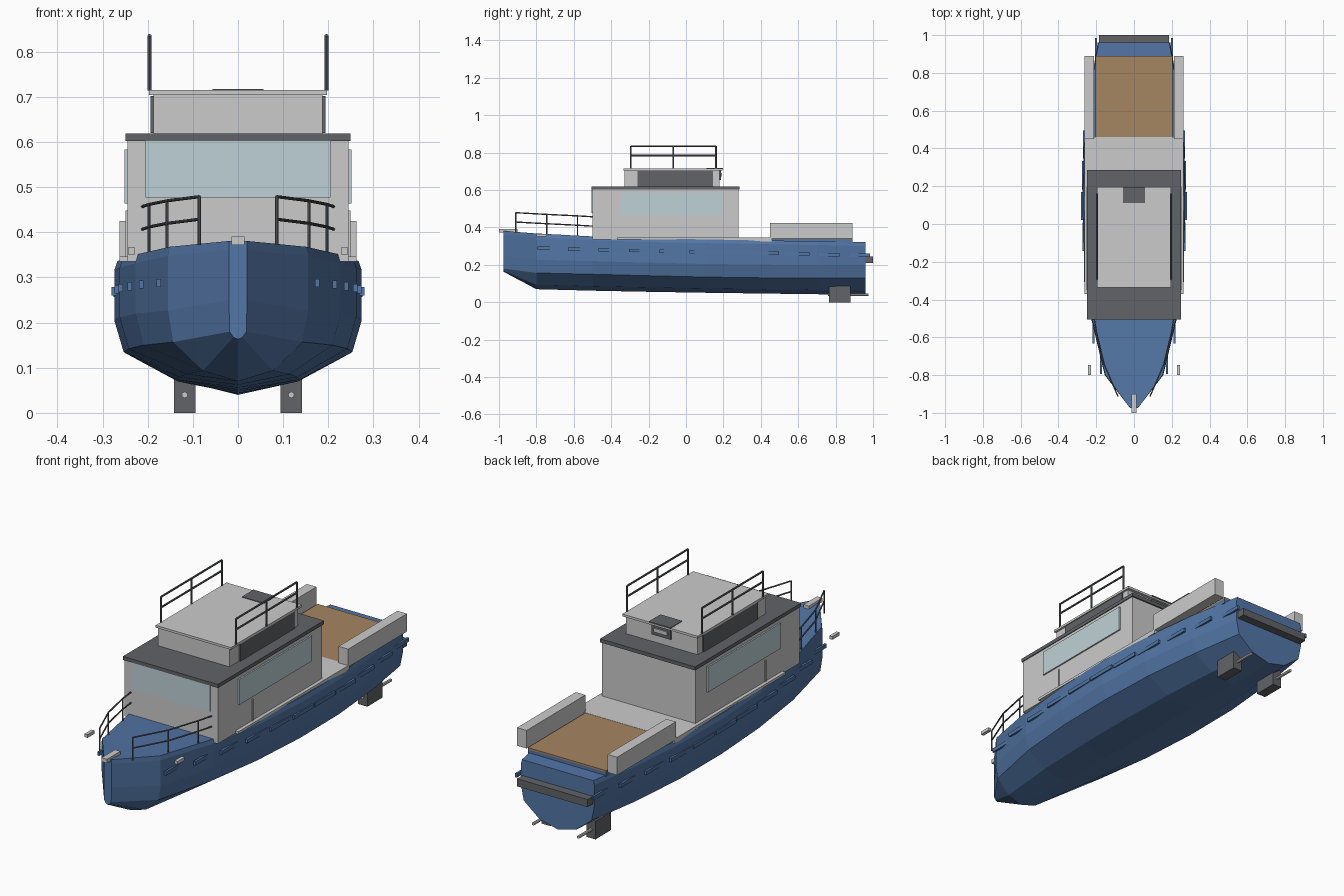
import bpy, bmesh
from mathutils import Vector

if "Cube" in bpy.data.objects:
    bpy.data.objects.remove(bpy.data.objects["Cube"])


def material(name, color):
    m = bpy.data.materials.new(name)
    m.diffuse_color = (*color, 1)
    m.use_nodes = True
    m.node_tree.nodes["Principled BSDF"].inputs["Base Color"].default_value = m.diffuse_color
    return m


BLUE = material("hull_blue", (0.085, 0.18, 0.38))
DARK = material("dark_grey", (0.12, 0.125, 0.135))
WOOD = material("deck_wood", (0.38, 0.24, 0.12))
GLASS = material("window_glass", (0.52, 0.64, 0.67))


def finish(name, bm, mat=None):
    bmesh.ops.recalc_face_normals(bm, faces=bm.faces[:])
    mesh = bpy.data.meshes.new(name)
    bm.to_mesh(mesh)
    bm.free()
    if mat:
        mesh.materials.append(mat)
    ob = bpy.data.objects.new(name, mesh)
    bpy.context.collection.objects.link(ob)
    return ob


def add_box(bm, x, y, z):
    verts = bmesh.ops.create_cube(bm, size=1)["verts"]
    for v in verts:
        v.co = Vector([(r[0] + r[1]) / 2 + c * (r[1] - r[0]) for r, c in zip((x, y, z), v.co)])


def box(name, x, y, z, mat=None, pair=False):
    bm = bmesh.new()
    add_box(bm, x, y, z)
    if pair:
        add_box(bm, (-x[1], -x[0]), y, z)
    return finish(name, bm, mat)


def add_tube(bm, a, b, r):
    a, b = Vector(a), Vector(b)
    d = b - a
    verts = bmesh.ops.create_cone(bm, segments=8, cap_ends=True, radius1=r, radius2=r, depth=d.length)["verts"]
    q = d.to_track_quat('Z', 'Y')
    for v in verts:
        v.co = q @ v.co + (a + b) / 2


def railing(name, feet, height, mid, r, posts):
    # posts on the first few feet, two rails through all of them, both sides
    bm = bmesh.new()
    for s in (-1, 1):
        pts = [Vector((s * x, y, z)) for x, y, z in feet]
        for p in pts[:posts]:
            add_tube(bm, p, p + Vector((0, 0, height)), r)
        for h in (height, mid):
            up = Vector((0, 0, h))
            for a, b in zip(pts, pts[1:]):
                add_tube(bm, a + up, b + up, r)
    return finish(name, bm, DARK)


# Hull stations: y, half width, deck z, chine z, keel z
STATIONS = [
    (-0.975, 0.020, 0.381, 0.180, 0.163),
    (-0.80, 0.155, 0.368, 0.157, 0.070),
    (-0.50, 0.227, 0.352, 0.150, 0.062),
    (-0.20, 0.262, 0.342, 0.142, 0.056),
    (0.10, 0.274, 0.336, 0.135, 0.051),
    (0.40, 0.267, 0.331, 0.131, 0.047),
    (0.70, 0.236, 0.326, 0.129, 0.043),
    (0.96, 0.192, 0.321, 0.129, 0.040),
]


def hull_width(y):
    for a, b in zip(STATIONS, STATIONS[1:]):
        if a[0] <= y <= b[0]:
            t = (y - a[0]) / (b[0] - a[0])
            return a[1] + t * (b[1] - a[1])
    return STATIONS[-1][1]


# Hull lofted through the stations
bm = bmesh.new()
rings = []
for y, w, deck, chine, keel in STATIONS:
    half = [(0.975, deck), (1, deck - 0.02), (1, chine + 0.07),
            (0.925, chine), (0.5, keel + 0.27 * (chine - keel))]
    pts = [(w * f, z) for f, z in half] + [(0, keel)] + [(-w * f, z) for f, z in reversed(half)]
    rings.append([bm.verts.new((x, y, z)) for x, z in pts])
for a, b in zip(rings, rings[1:]):
    n = len(a)
    for i in range(n):
        j = (i + 1) % n
        bm.faces.new((a[i], a[j], b[j], b[i]))
bm.faces.new(rings[0])
bm.faces.new(rings[-1])
finish("hull", bm, BLUE)

# Row of rubbing blocks along each side
bm = bmesh.new()
for i in range(11):
    y = -0.72 + 0.163 * i
    x, z = hull_width(y) + 0.001, 0.288 - 0.0037 * i
    for s in (-1, 1):
        add_box(bm, (s * x - 0.005, s * x + 0.005), (y - 0.075, y + 0.075), (z - 0.009, z + 0.009))
finish("rubbing_blocks", bm, BLUE)

# Decks and bulwarks
box("mid_deck", (-0.262, 0.262), (0.20, 0.46), (0.325, 0.347))
box("side_decks", (0.235, 0.262), (-0.37, 0.46), (0.335, 0.347), pair=True)
box("aft_deck_base", (-0.205, 0.205), (0.455, 0.89), (0.315, 0.338), BLUE)
box("aft_deck", (-0.205, 0.205), (0.455, 0.89), (0.337, 0.346), WOOD)
box("bulwarks", (0.212, 0.262), (0.45, 0.89), (0.340, 0.425), pair=True)

# Main cabin
box("cabin", (-0.245, 0.245), (-0.50, 0.28), (0.335, 0.604))
box("cabin_roof", (-0.249, 0.249), (-0.505, 0.287), (0.602, 0.619), DARK)
box("front_window", (-0.205, 0.205), (-0.504, -0.495), (0.477, 0.602), GLASS)
box("side_windows", (0.243, 0.252), (-0.35, 0.195), (0.464, 0.584), GLASS, pair=True)
box("side_door_posts", (0.243, 0.249), (-0.246, -0.238), (0.345, 0.448), pair=True)

# Wheelhouse
box("wheelhouse", (-0.187, 0.187), (-0.33, 0.18), (0.618, 0.706))
box("wheelhouse_side_panels", (0.185, 0.194), (-0.26, 0.145), (0.620, 0.702), DARK, pair=True)
box("wheelhouse_roof", (-0.197, 0.197), (-0.335, 0.195), (0.704, 0.715))
box("roof_hatch", (-0.057, 0.057), (0.11, 0.197), (0.712, 0.718), DARK)
box("rear_hatch_frame", (-0.05, 0.05), (0.175, 0.186), (0.655, 0.705), DARK)
box("rear_hatch_handle", (-0.035, 0.035), (0.184, 0.192), (0.672, 0.690))

# Railings
railing("roof_railing", [(0.196, -0.295, 0.714), (0.196, -0.068, 0.714), (0.196, 0.16, 0.714)],
        0.121, 0.071, 0.0045, 3)
railing("bow_railing", [(0.086, -0.91, 0.372), (0.157, -0.745, 0.363), (0.197, -0.58, 0.355), (0.212, -0.495, 0.350)],
        0.107, 0.057, 0.0035, 3)

# Bow fittings
box("bow_roller", (-0.014, 0.014), (-1.0, -0.90), (0.372, 0.391))
box("bow_cleats", (0.228, 0.244), (-0.80, -0.747), (0.351, 0.366), pair=True)

# Stern fender, rudders and propeller shafts
box("stern_fender", (-0.185, 0.185), (0.955, 1.0), (0.210, 0.246), DARK)
box("rudders", (0.094, 0.142), (0.765, 0.88), (0.0, 0.086), DARK, pair=True)
bm = bmesh.new()
for s in (-1, 1):
    add_tube(bm, (s * 0.118, 0.76, 0.04), (s * 0.118, 0.975, 0.04), 0.007)
finish("propeller_shafts", bm)
